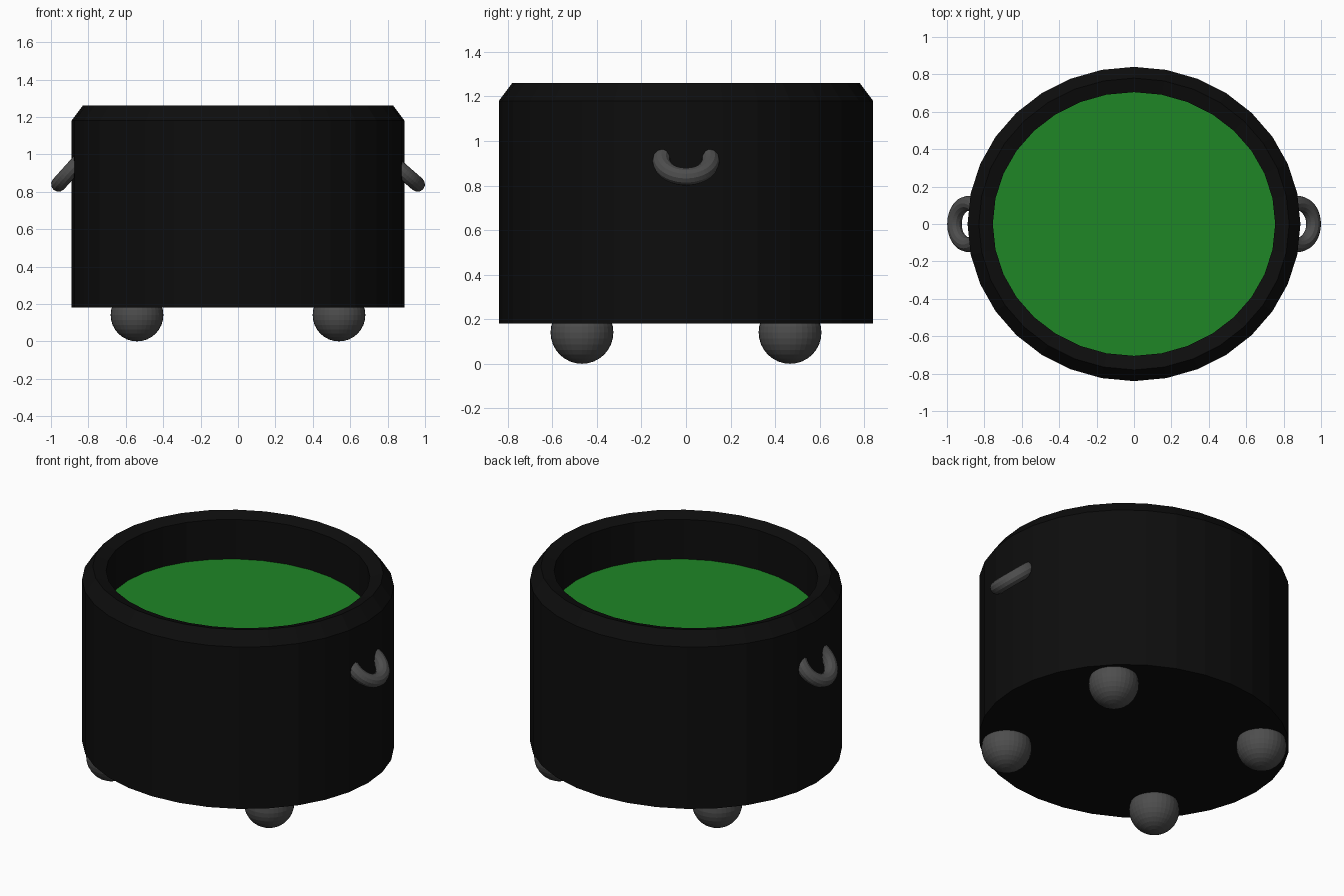
import bpy, bmesh, math

if "Cube" in bpy.data.objects:
    bpy.data.objects.remove(bpy.data.objects["Cube"])

SIDES = 32
RX, RY = 0.89, 0.84


def material(name, color):
    m = bpy.data.materials.new(name)
    m.diffuse_color = (*color, 1)
    m.use_nodes = True
    m.node_tree.nodes["Principled BSDF"].inputs["Base Color"].default_value = m.diffuse_color
    return m


BLACK = material("black_iron", (0.004, 0.004, 0.004))
GREY = material("dark_grey", (0.075, 0.075, 0.075))
GREEN = material("green_liquid", (0.013, 0.24, 0.019))


def lathe(name, profile, mat):
    """Stack oval rings of (inset from the outer wall, height), capping both ends."""
    bm = bmesh.new()
    rings = []
    for inset, z in profile:
        rings.append([bm.verts.new(((RX - inset) * math.cos(a), (RY - inset) * math.sin(a), z))
                      for a in (2 * math.pi * i / SIDES for i in range(SIDES))])
    for low, high in zip(rings, rings[1:]):
        for i in range(SIDES):
            j = (i + 1) % SIDES
            bm.faces.new((low[i], low[j], high[j], high[i]))
    bm.faces.new(rings[-1])
    if len(rings) > 1:
        bm.faces.new(rings[0][::-1])
    mesh = bpy.data.meshes.new(name)
    bm.to_mesh(mesh)
    bm.free()
    ob = bpy.data.objects.new(name, mesh)
    bpy.context.collection.objects.link(ob)
    mesh.materials.append(mat)
    return ob


# Hollow pot with a chamfered outer rim and a gently sloping lip
lathe("pot", [(0, 0.18), (0, 1.18), (0.06, 1.26), (0.135, 1.235), (0.135, 0.32)], BLACK)

# Liquid surface inside the pot
lathe("liquid", [(0.135, 0.99)], GREEN)

# Four ball feet
for sx, side in ((-1, "left"), (1, "right")):
    for sy, end in ((-1, "front"), (1, "back")):
        bpy.ops.mesh.primitive_uv_sphere_add(segments=32, ring_count=16, radius=0.141,
                                             location=(sx * 0.54, sy * 0.467, 0.141))
        foot = bpy.context.object
        foot.name = f"foot_{end}_{side}"
        foot.data.materials.append(GREY)

# Ring handles drooping outward from each side
for name, x, z, tilt in (("handle_right", 0.877, 0.912, 41), ("handle_left", -0.886, 0.922, -48)):
    bpy.ops.mesh.primitive_torus_add(major_radius=0.11, minor_radius=0.04,
                                     major_segments=48, minor_segments=12,
                                     location=(x, 0, z), rotation=(0, math.radians(tilt), 0))
    handle = bpy.context.object
    handle.name = name
    handle.data.materials.append(GREY)
